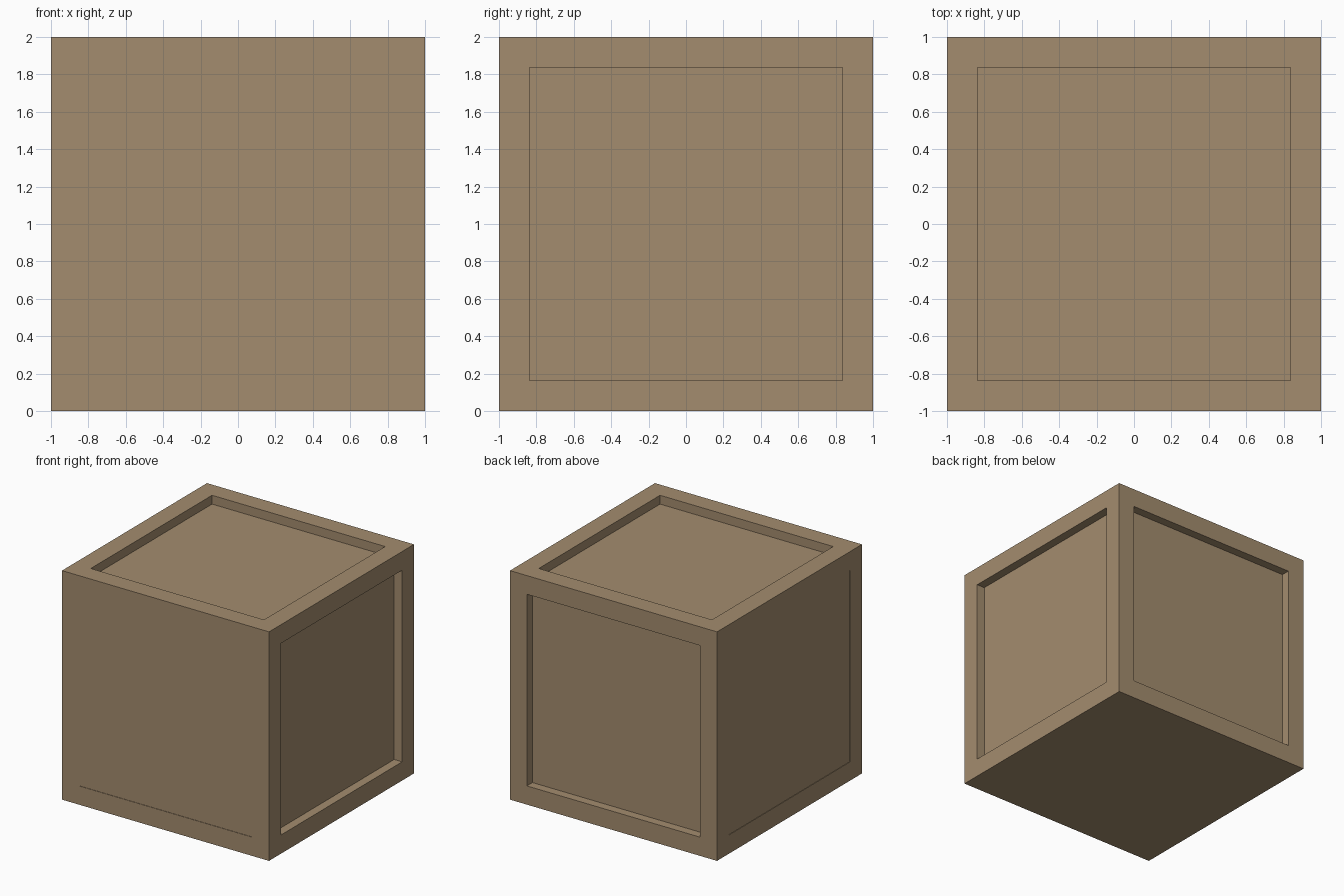
import bpy, bmesh
from mathutils import Vector

if "Cube" in bpy.data.objects:
    bpy.data.objects.remove(bpy.data.objects["Cube"])

FRAME = 0.231     # width of the border around each panel
DEEP = 0.077      # panel depth on top, right and back
SHALLOW = 0.004   # faint panel depth on front and left

# Panel depth by face direction; the underside stays flat
panels = {
    (0, 0, 1): DEEP,
    (1, 0, 0): DEEP,
    (0, 1, 0): DEEP,
    (0, -1, 0): SHALLOW,
    (-1, 0, 0): SHALLOW,
}

# Crate body
bm = bmesh.new()
bmesh.ops.create_cube(bm, size=2)
bmesh.ops.translate(bm, verts=bm.verts, vec=(0, 0, 1))
bm.normal_update()

# Sunken panels: inset twice on the same outline, then push the inner face in
for direction, depth in panels.items():
    d = Vector(direction)
    face = max(bm.faces, key=lambda f: f.normal.dot(d) * f.calc_area())
    bmesh.ops.inset_individual(bm, faces=[face], thickness=FRAME)
    bmesh.ops.inset_individual(bm, faces=[face], thickness=0)
    bmesh.ops.translate(bm, verts=face.verts, vec=-d * depth)
    bm.normal_update()

mesh = bpy.data.meshes.new("crate")
bm.to_mesh(mesh)
bm.free()
crate = bpy.data.objects.new("crate", mesh)
bpy.context.collection.objects.link(crate)

# Wood colour
wood = bpy.data.materials.new("wood")
wood.diffuse_color = (0.37, 0.265, 0.158, 1)
wood.use_nodes = True
wood.node_tree.nodes["Principled BSDF"].inputs["Base Color"].default_value = wood.diffuse_color
mesh.materials.append(wood)
